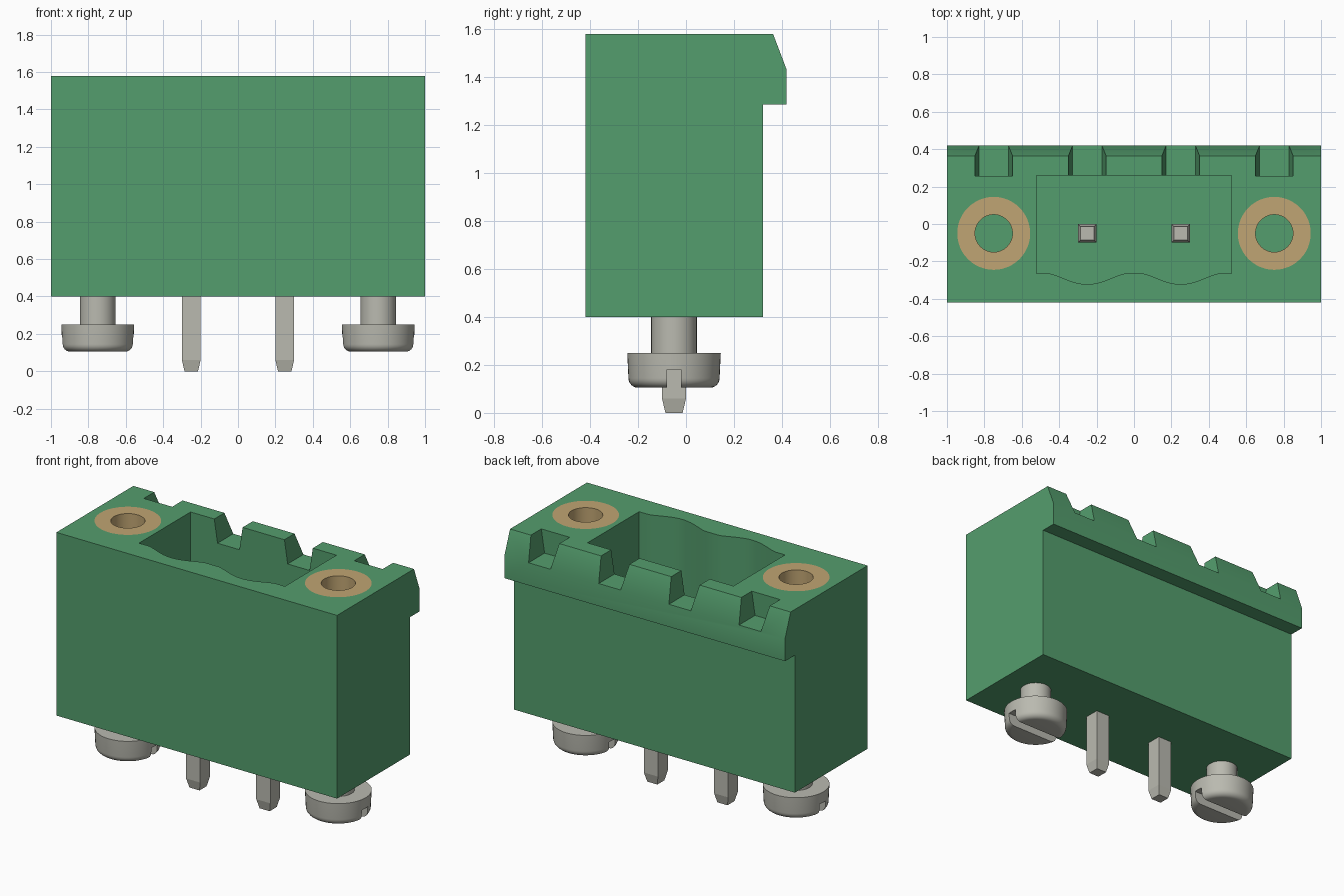
import bpy, bmesh, math
from mathutils import Matrix, Vector

if "Cube" in bpy.data.objects:
    bpy.data.objects.remove(bpy.data.objects["Cube"], do_unlink=True)


def material(name, srgb):
    col = [((c / 255 + 0.055) / 1.055) ** 2.4 for c in srgb] + [1]
    m = bpy.data.materials.new(name)
    m.use_nodes = True
    m.diffuse_color = col
    m.node_tree.nodes["Principled BSDF"].inputs["Base Color"].default_value = col
    return m


green = material("green plastic", (84, 157, 109))
brass = material("brass", (192, 165, 115))
steel = material("grey metal", (186, 186, 176))

TOP, BASE, AXIS_Y = 1.58, 0.4, -0.05


def finish(bm, name, mat):
    bmesh.ops.recalc_face_normals(bm, faces=bm.faces)
    me = bpy.data.meshes.new(name)
    bm.to_mesh(me)
    bm.free()
    me.materials.append(mat)
    ob = bpy.data.objects.new(name, me)
    bpy.context.collection.objects.link(ob)
    return ob


def prism(name, points, direction, mat):
    """Extrude a closed outline of 3D points along a direction."""
    bm = bmesh.new()
    face = bm.faces.new([bm.verts.new(p) for p in points])
    new = bmesh.ops.extrude_face_region(bm, geom=[face])["geom"]
    bmesh.ops.translate(bm, vec=direction,
                        verts=[v for v in new if isinstance(v, bmesh.types.BMVert)])
    return finish(bm, name, mat)


def lathe(name, profile, x, mat, closed=False):
    """Spin a (radius, z) profile about a vertical axis."""
    bm = bmesh.new()
    vs = [bm.verts.new((r, 0, z)) for r, z in profile]
    edges = [bm.edges.new(p) for p in zip(vs, vs[1:])]
    if closed:
        edges.append(bm.edges.new((vs[-1], vs[0])))
    bmesh.ops.spin(bm, geom=vs + edges, cent=(0, 0, 0), axis=(0, 0, 1),
                   angle=math.tau, steps=48)
    bmesh.ops.remove_doubles(bm, verts=bm.verts, dist=0.0001)
    bmesh.ops.translate(bm, verts=bm.verts, vec=(x, AXIS_Y, 0))
    return finish(bm, name, mat)


def select(ob):
    bpy.ops.object.select_all(action="DESELECT")
    ob.select_set(True)
    bpy.context.view_layer.objects.active = ob


def cut(ob, cutter):
    select(ob)
    mod = ob.modifiers.new("cut", "BOOLEAN")
    mod.operation, mod.solver, mod.object = "DIFFERENCE", "EXACT", cutter
    bpy.ops.object.modifier_apply(modifier=mod.name)
    bpy.data.objects.remove(cutter, do_unlink=True)


def smooth(ob):
    select(ob)
    bpy.ops.object.shade_smooth_by_angle(angle=math.radians(25))


# Housing with overhanging rear lip
side = [(-0.42, BASE), (0.32, BASE), (0.32, 1.285), (0.42, 1.285),
        (0.42, 1.43), (0.363, TOP), (-0.42, TOP)]
housing = prism("housing", [(-1, y, z) for y, z in side], (2, 0, 0), green)

# Plug socket with two scalloped bulges in its front wall
outline = [(0.52, 0.26), (-0.52, 0.26), (-0.52, -0.265)]
for cx in (-0.25, 0.25):
    for i in range(21):
        t = i / 20
        bulge = max(0, math.sin(math.pi * t)) ** 1.3
        outline.append((cx - 0.2 + 0.4 * t, -0.265 - 0.057 * bulge))
outline.append((0.52, -0.265))
cut(housing, prism("socket_cutter", [(x, y, 0.7) for x, y in outline], (0, 0, 1), green))

# Tapered keying notches through the rear lip
for cx in (-0.75, -0.25, 0.25, 0.75):
    notch = [(-0.078, 1.43), (0.078, 1.43), (0.132, 1.78), (-0.132, 1.78)]
    cut(housing, prism("notch_cutter", [(cx + x, 0.257, z) for x, z in notch],
                       (0, 0.4, 0), green))

# Threaded inserts and the mounting screws below them
for label, x in (("right", -0.75), ("left", 0.75)):
    cut(housing, lathe("bore_cutter", [(0, 0.95), (0.195, 0.95), (0.195, 1.8), (0, 1.8)],
                       x, green))
    insert = lathe(label + "_insert", [(0.1, 0.95), (0.195, 0.95), (0.195, TOP), (0.1, TOP)],
                   x, brass, closed=True)
    smooth(insert)
    round_edge = [(0.15 + 0.04 * math.sin(a), 0.145 - 0.04 * math.cos(a))
                  for a in (math.radians(15 * k) for k in range(7))]
    screw = lathe(label + "_screw", [(0, 0.105)] + round_edge +
                  [(0.195, 0.25), (0.095, 0.25), (0.095, 0.42), (0, 0.42)], x, steel)
    slot = [(-0.08, 0.05), (-0.02, 0.05), (-0.02, 0.18), (-0.08, 0.18)]
    cut(screw, prism("slot_cutter", [(x - 0.3, y, z) for y, z in slot], (0.6, 0, 0), steel))
    smooth(screw)
smooth(housing)

# Square contact pins with tapered ends
for label, x in (("right", -0.25), ("left", 0.25)):
    bm = bmesh.new()
    bmesh.ops.create_cube(bm, size=1, matrix=Matrix.Translation((x, AXIS_Y, 0.63))
                          @ Matrix.Diagonal((0.1, 0.1, 1.14, 1)))
    for f in [f for f in bm.faces if abs(f.normal.z) > 0.9]:
        n = f.normal.copy()
        tip = bmesh.ops.extrude_discrete_faces(bm, faces=[])["faces"]
        rim = bmesh.ops.inset_region(bm, faces=[f], thickness=0.02)["faces"]
        bmesh.ops.translate(bm, verts=f.verts, vec=Vector((0, 0, 0.06 if n.z > 0 else -0.06)))
    finish(bm, label + "_pin", steel)
